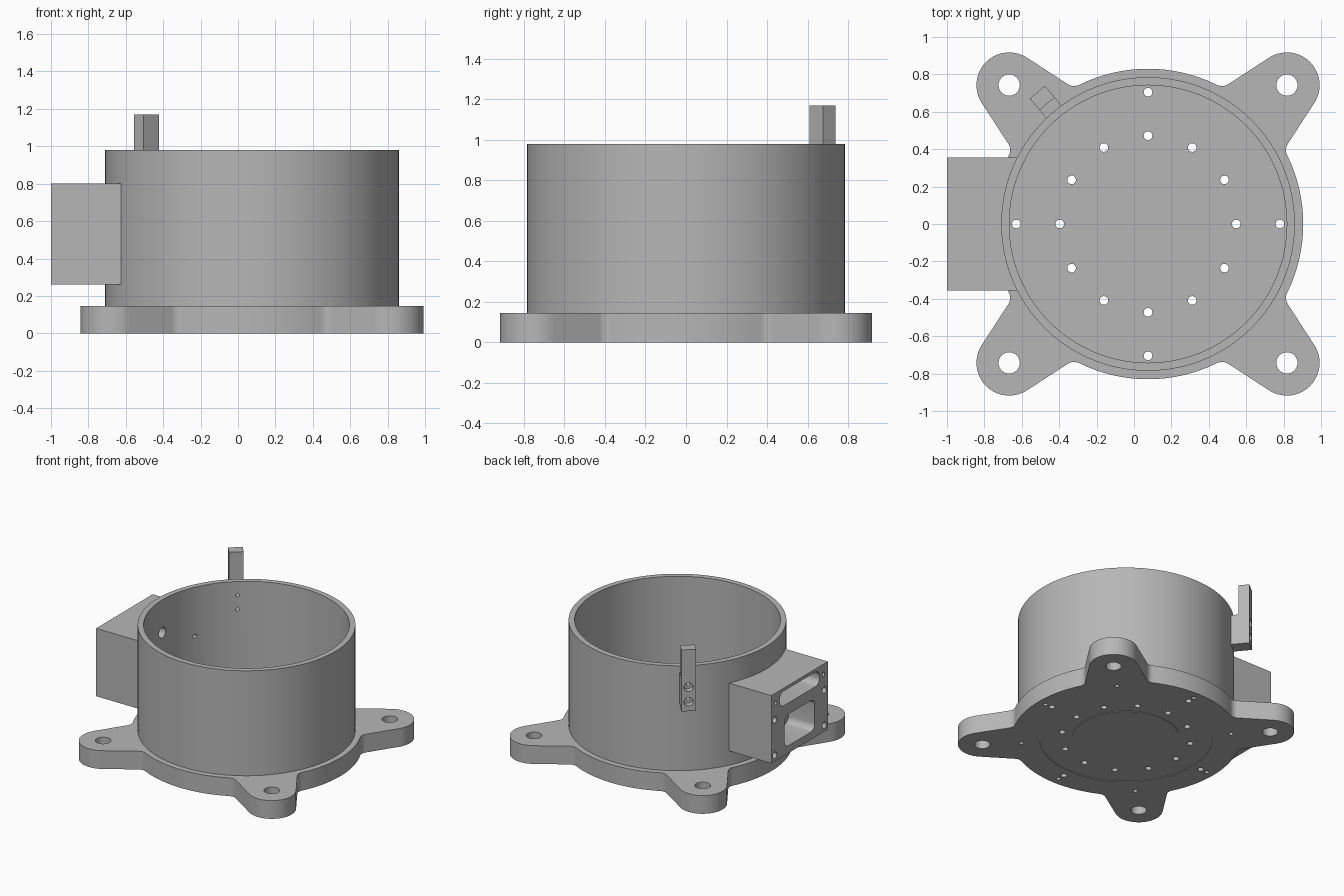
import bpy, bmesh
from math import sin, cos, pi, radians, sqrt, atan2
from mathutils import Matrix

if "Cube" in bpy.data.objects:
    bpy.data.objects.remove(bpy.data.objects["Cube"])

GREY = (0.47, 0.47, 0.47, 1)
mat = bpy.data.materials.new("plain grey")
mat.use_nodes = True
mat.diffuse_color = GREY
mat.node_tree.nodes["Principled BSDF"].inputs["Base Color"].default_value = GREY

AXIS = Matrix.Translation((0.075, 0, 0))                 # centre of the housing
SIDE = Matrix(((0, 0, 1, 0), (1, 0, 0, 0), (0, 1, 0, 0), (0, 0, 0, 1)))  # extrude along x
POST = AXIS @ Matrix.Rotation(radians(130), 4, 'Z') @ SIDE  # extrude along the post's radius
R_OUT, R_IN, FLANGE, TOP = 0.785, 0.742, 0.145, 0.98


def arc(x, y, r, a0, a1, n):
    return [(x + r * cos(a0 + (a1 - a0) * i / n), y + r * sin(a0 + (a1 - a0) * i / n))
            for i in range(n + 1)]


def circle(x, y, r, n=24):
    return arc(x, y, r, 0, 2 * pi, n)[:-1]


def rounded(x0, x1, y0, y1, r=0.0):
    if not r:
        return [(x0, y0), (x1, y0), (x1, y1), (x0, y1)]
    corners = [(x1 - r, y1 - r), (x0 + r, y1 - r), (x0 + r, y0 + r), (x1 - r, y0 + r)]
    return [p for i, (x, y) in enumerate(corners)
            for p in arc(x, y, r, i * pi / 2, (i + 1) * pi / 2, 6)]


def make(name, prisms, matrix):
    """Object made of prisms, each (outline, bottom, top)."""
    bm = bmesh.new()
    for pts, z0, z1 in prisms:
        low = [bm.verts.new((x, y, z0)) for x, y in pts]
        high = [bm.verts.new((x, y, z1)) for x, y in pts]
        bm.faces.new(low[::-1])
        bm.faces.new(high)
        for i in range(len(pts)):
            j = (i + 1) % len(pts)
            bm.faces.new((low[i], low[j], high[j], high[i]))
    bm.transform(matrix)
    mesh = bpy.data.meshes.new(name)
    bm.to_mesh(mesh)
    bm.free()
    mesh.materials.append(mat)
    obj = bpy.data.objects.new(name, mesh)
    bpy.context.collection.objects.link(obj)
    return obj


def activate(obj):
    bpy.ops.object.select_all(action='DESELECT')
    obj.select_set(True)
    bpy.context.view_layer.objects.active = obj


def cut(obj, prisms, matrix):
    cutter = make("cutter", prisms, matrix)
    cutter.hide_render = True
    mod = obj.modifiers.new("cut", 'BOOLEAN')
    mod.operation, mod.solver, mod.object = 'DIFFERENCE', 'EXACT', cutter
    activate(obj)
    bpy.ops.object.modifier_apply(modifier=mod.name)
    bpy.data.objects.remove(cutter)


def polar_holes(count, dist, r, z0, z1, start=0.0):
    angles = [start + 2 * pi * i / count for i in range(count)]
    return [(circle(dist * cos(a), dist * sin(a), r), z0, z1) for a in angles]


# Flange outline: a disc with four tapered lugs, blended by fillets
def flange_outline(R=0.83, dist=1.05, lug=0.175, taper=radians(12), f=0.06):
    d = dist * sin(taper) + lug + f
    s = sqrt((R + f) ** 2 - d * d)
    fx, fy = d * sin(taper) + s * cos(taper), d * cos(taper) - s * sin(taper)
    a = atan2(fy, fx)
    normal = pi / 2 - taper
    lobe = arc(fx, -fy, f, pi - a, pi - normal, 6)
    lobe += arc(dist, 0, lug, -normal, normal, 20)
    lobe += arc(fx, fy, f, normal - pi, a - pi, 6)
    lobe += arc(0, 0, R, a, pi / 2 - a, 16)[1:-1]
    out = []
    for k in range(4):
        t = pi / 4 + k * pi / 2
        out += [(x * cos(t) - y * sin(t), x * sin(t) + y * cos(t)) for x, y in lobe]
    return out


# Base plate with shallow ring recess underneath
base = make("base_flange", [(flange_outline(), 0, FLANGE)], AXIS)
cut(base, [(circle(0, 0, 0.63, 96), -0.1, 0.004)], AXIS)
pad = make("base_centre_pad", [(circle(0, 0, 0.39, 96), 0, 0.01)], AXIS)
cut(base, polar_holes(4, 1.05, 0.057, -0.1, 0.3, pi / 4)
    + polar_holes(12, 0.472, 0.023, -0.1, 0.3)
    + polar_holes(4, 0.705, 0.023, -0.1, 0.3)
    + polar_holes(8, 0.765, 0.017, -0.1, 0.1), AXIS)

# Cylindrical housing wall
wall = make("housing_wall", [(circle(0, 0, R_OUT, 128), FLANGE, TOP)], AXIS)
cut(wall, [(circle(0, 0, R_IN, 128), 0, 2)], AXIS)

# Connector box on the side, hollowed to the housing curve
box = make("connector_box", [(rounded(-0.355, 0.355, 0.26, 0.80), -1, -0.5)], SIDE)
cut(box, [(circle(0, 0, R_OUT - 0.003, 128), 0, 2)], AXIS)
screws = [(circle(y, z, 0.025), -1.2, -0.4) for y in (-0.312, 0.312) for z in (0.31, 0.59)]
cable = [(circle(0, 0.72, 0.042), -0.9, -0.4)]
cut(box, screws + [(rounded(-0.25, 0.25, 0.66, 0.775, 0.05), -1.2, -0.77),
                   (rounded(-0.19, 0.19, 0.32, 0.57, 0.05), -1.2, -0.77)]
    + [(circle(y, 0.72, 0.016), -1.2, -0.85) for y in (-0.3, 0.3)], SIDE)
cut(box, cable, SIDE)
cut(wall, cable + [(circle(y, z, 0.014), -1.2, -0.4)
                   for y in (-0.312, 0.312) for z in (0.31, 0.59)], SIDE)

# Upright post with a foot screwed to the wall
half = 0.053
post = make("post", [(rounded(-half, half, 0.68, 1.17), 0.839, 0.92)], POST)
foot = make("post_foot", [(rounded(-half, half, 0.68, 0.925), 0.74, 0.839)], POST)
cut(foot, [(circle(0, 0, R_OUT - 0.002, 128), 0, 2)], AXIS)
heights = (0.755, 0.87)
for part in (post, foot, wall):
    cut(part, [(circle(0, z, 0.014), 0.5, 1.2) for z in heights], POST)
cut(post, [(circle(0, z, 0.034), 0.87, 1.2) for z in heights], POST)

# Smooth round walls, sharp edges
for part in (base, pad, wall, box, post, foot):
    activate(part)
    bpy.ops.object.shade_smooth_by_angle(angle=radians(30))
